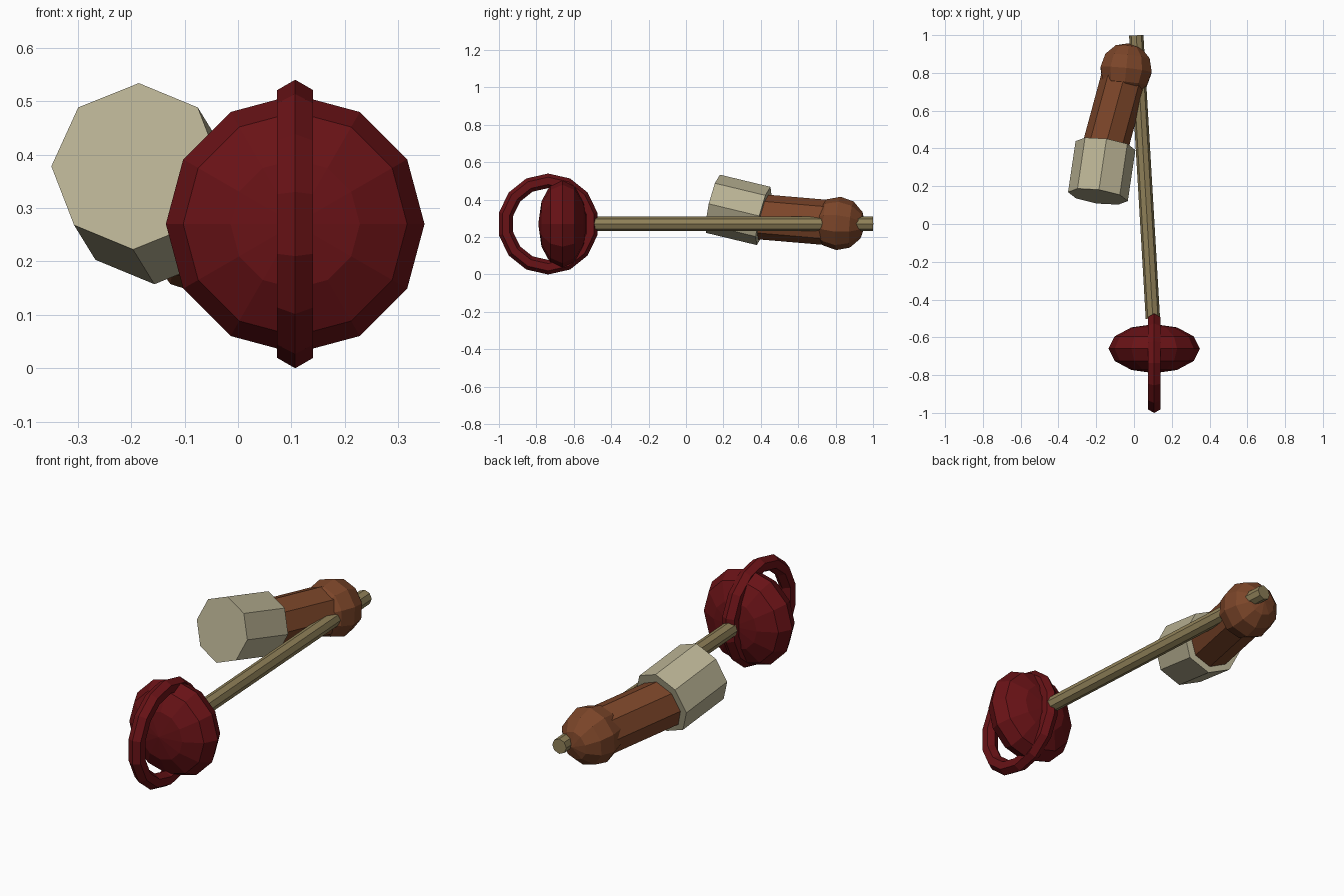
import bpy, math
from mathutils import Vector

if "Cube" in bpy.data.objects:
    bpy.data.objects.remove(bpy.data.objects["Cube"])


def material(name, rgb):
    m = bpy.data.materials.new(name)
    m.diffuse_color = (*rgb, 1)
    m.use_nodes = True
    m.node_tree.nodes["Principled BSDF"].inputs["Base Color"].default_value = m.diffuse_color
    return m


RED = material("dark_red", (0.14, 0.006, 0.008))
BROWN = material("brown", (0.2, 0.06, 0.022))
STONE = material("pale_stone", (0.48, 0.44, 0.29))
TAN = material("tan", (0.28, 0.22, 0.1))


def finish(name, mat):
    ob = bpy.context.object
    ob.name = name
    ob.data.materials.append(mat)
    return ob


def bar(name, a, b, radius, mat, sides=8):
    """Straight faceted cylinder between two points."""
    a, b = Vector(a), Vector(b)
    d = b - a
    bpy.ops.mesh.primitive_cylinder_add(
        vertices=sides, radius=radius, depth=d.length, location=(a + b) / 2,
        rotation=d.to_track_quat('Z', 'Y').to_euler())
    return finish(name, mat)


def ball(name, center, radius, axis, mat, segments, rings, squash=1):
    """Faceted ball with its poles along an axis."""
    bpy.ops.mesh.primitive_uv_sphere_add(
        segments=segments, ring_count=rings, radius=radius, location=center,
        rotation=Vector(axis).to_track_quat('Z', 'Y').to_euler())
    ob = finish(name, mat)
    ob.scale = (1, 1, squash)
    return ob


# Long thin rod
bar("rod", (0.10, -0.5, 0.271), (0.012, 0.999, 0.271), 0.038, TAN)

# Flattened disc and pull ring at the front end
ball("disc", (0.107, -0.66, 0.27), 0.242, (0, -1, 0), RED, 12, 6, 0.13 / 0.242)
bpy.ops.mesh.primitive_torus_add(
    major_segments=14, minor_segments=6, major_radius=0.231, minor_radius=0.039,
    location=(0.107, -0.737, 0.27), rotation=(0, math.pi / 2, 0))
finish("ring", RED)

# Ball joint, handle and octagonal tip at the back
joint = (-0.042, 0.815, 0.273)
ball("joint_ball", joint, 0.143, (-0.1, -0.96, 0.08), BROWN, 10, 6)
bar("handle", joint, (-0.16, 0.38, 0.31), 0.121, BROWN)
bar("tip", (-0.151, 0.415, 0.313), (-0.191, 0.145, 0.378), 0.16, STONE)
